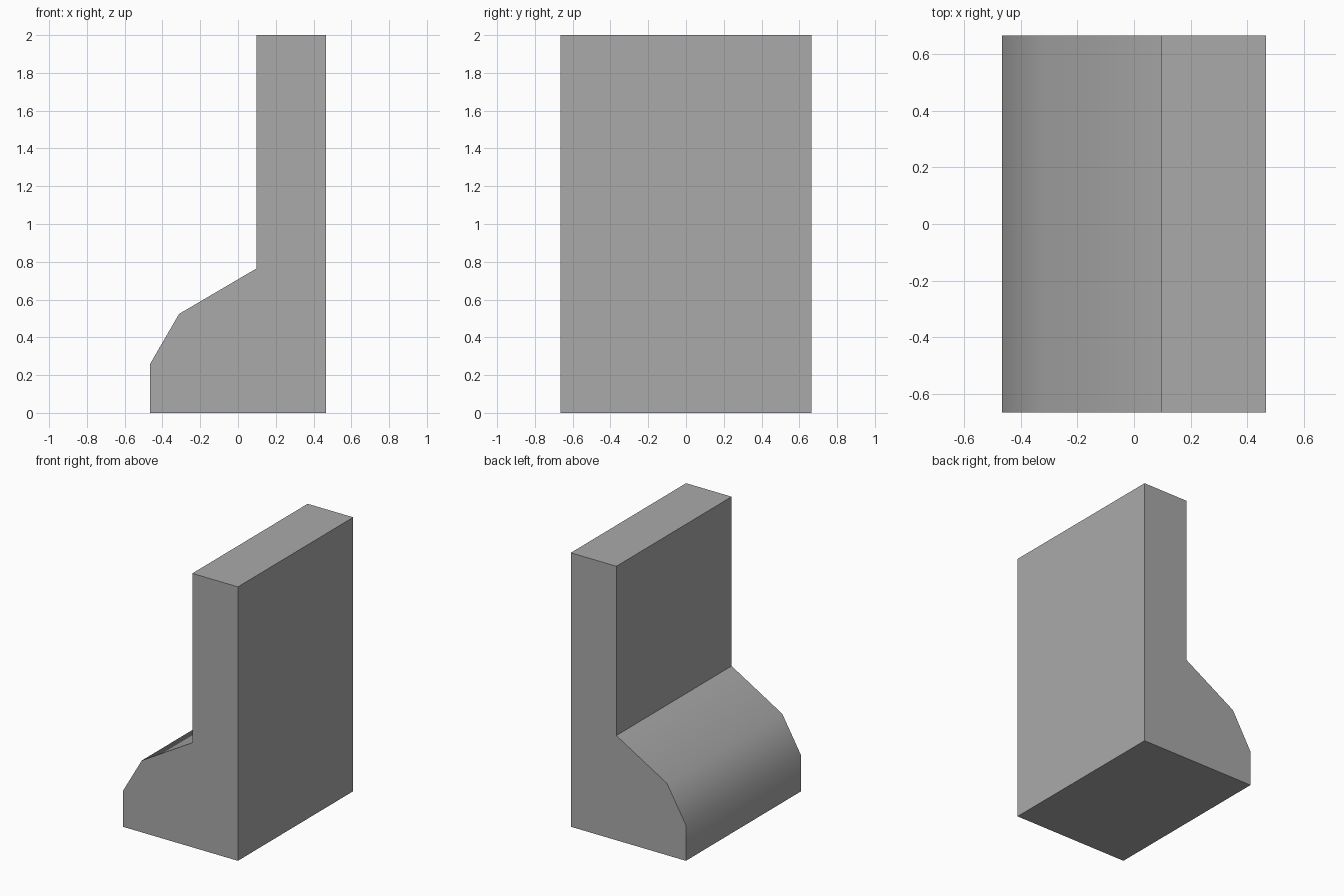
import bpy, bmesh, math

if "Cube" in bpy.data.objects:
    bpy.data.objects.remove(bpy.data.objects["Cube"])

# Side profile (x, z), extruded along y
PROFILE = [(-0.465, 0), (0.465, 0), (0.465, 2), (0.097, 2),
           (0.097, 0.764), (-0.312, 0.524), (-0.465, 0.26)]
HALF_DEPTH = 0.665

# Barrier block: stepped wall with a sloped foot
bm = bmesh.new()
base = bm.faces.new([bm.verts.new((x, -HALF_DEPTH, z)) for x, z in PROFILE])
ext = bmesh.ops.extrude_face_region(bm, geom=[base])
moved = [v for v in ext["geom"] if isinstance(v, bmesh.types.BMVert)]
bmesh.ops.translate(bm, verts=moved, vec=(0, 2 * HALF_DEPTH, 0))
bmesh.ops.recalc_face_normals(bm, faces=bm.faces)
mesh = bpy.data.meshes.new("wall_block")
bm.to_mesh(mesh)
bm.free()

block = bpy.data.objects.new("wall_block", mesh)
bpy.context.collection.objects.link(block)

# Plain grey
grey = bpy.data.materials.new("concrete_grey")
grey.diffuse_color = (0.4, 0.4, 0.4, 1)
grey.use_nodes = True
grey.node_tree.nodes["Principled BSDF"].inputs["Base Color"].default_value = grey.diffuse_color
mesh.materials.append(grey)

# Smooth across the foot, sharp elsewhere
bpy.context.view_layer.objects.active = block
block.select_set(True)
bpy.ops.object.shade_smooth_by_angle(angle=math.radians(40))
